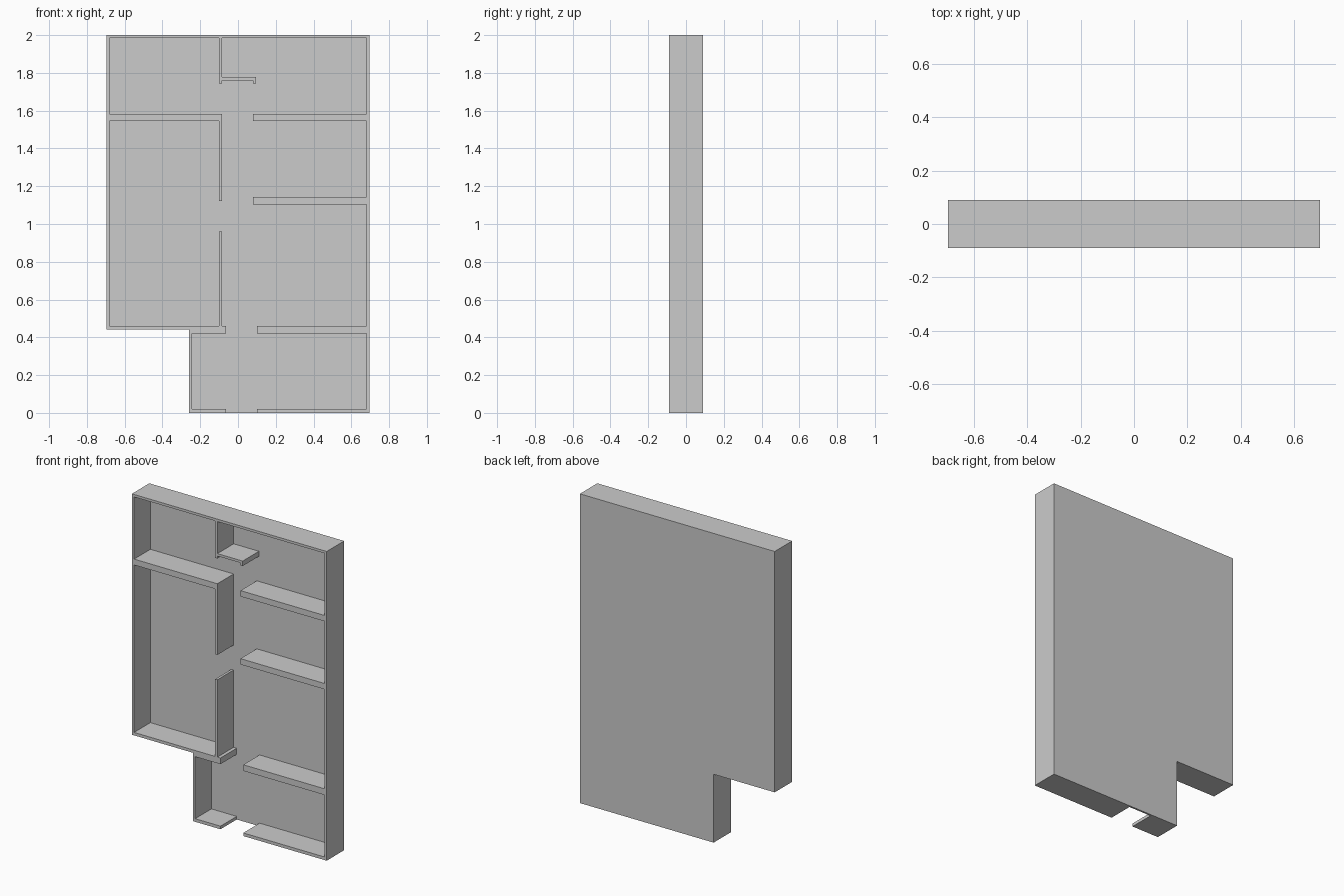
import bpy, bmesh

if "Cube" in bpy.data.objects:
    bpy.data.objects.remove(bpy.data.objects["Cube"])

FRONT, FLOOR, BACK = -0.089, 0.077, 0.089   # wall tops, floor surface, rear face
W, T = 0.697, 0.016                         # half width, thin wall thickness
IN = W - T                                  # inner face of the side walls
HALL = -0.101                               # left face of the hallway walls


def extrude(name, profile, y0=FRONT, y1=FLOOR):
    """Extrude an (x, z) outline along y into a closed solid."""
    bm = bmesh.new()
    face = bm.faces.new([bm.verts.new((x, y0, z)) for x, z in profile])
    geom = bmesh.ops.extrude_face_region(bm, geom=[face])["geom"]
    moved = [v for v in geom if isinstance(v, bmesh.types.BMVert)]
    bmesh.ops.translate(bm, verts=moved, vec=(0, y1 - y0, 0))
    bmesh.ops.recalc_face_normals(bm, faces=bm.faces)
    mesh = bpy.data.meshes.new(name)
    bm.to_mesh(mesh)
    bm.free()
    obj = bpy.data.objects.new(name, mesh)
    bpy.context.collection.objects.link(obj)
    return obj


# Thin plate closing the back, with the notched corner
outline = [(W, 0), (W, 2), (-W, 2), (-W, 0.442), (-0.26, 0.442), (-0.26, 0)]
extrude("base_plate", outline, FLOOR, BACK)

# Perimeter wall, open at the entrance
extrude("outer_wall", [(0.10, 0)] + outline + [
    (-0.063, 0), (-0.063, 0.02), (-0.244, 0.02), (-0.244, 0.461),
    (-IN, 0.461), (-IN, 2 - T), (IN, 2 - T), (IN, 0.02), (0.10, 0.02)])

# Thick partitions between the right-hand rooms
for name, x, z0, z1 in [("lower_right_partition", 0.10, 0.421, 0.461),
                        ("middle_right_partition", 0.08, 1.104, 1.142),
                        ("upper_right_partition", 0.08, 1.544, 1.582)]:
    extrude(name, [(x, z0), (IN, z0), (IN, z1), (x, z1)])

# Lower left partition turning up along the hallway
extrude("lower_left_partition", [
    (-0.244, 0.421), (-0.063, 0.421), (-0.063, 0.461), (HALL + T, 0.461),
    (HALL + T, 0.961), (HALL, 0.961), (HALL, 0.461), (-0.244, 0.461)])

# Upper left partition turning down along the hallway
extrude("upper_left_partition", [
    (-IN, 1.544), (HALL, 1.544), (HALL, 1.122), (HALL + T, 1.122),
    (HALL + T, 1.582), (-IN, 1.582)])

# Hooked partition hanging from the top wall
extrude("top_partition", [
    (HALL, 2 - T), (HALL, 1.745), (HALL + T, 1.745), (HALL + T, 1.761),
    (0.08, 1.761), (0.08, 1.745), (0.096, 1.745), (0.096, 1.777),
    (HALL + T, 1.777), (HALL + T, 2 - T)])
